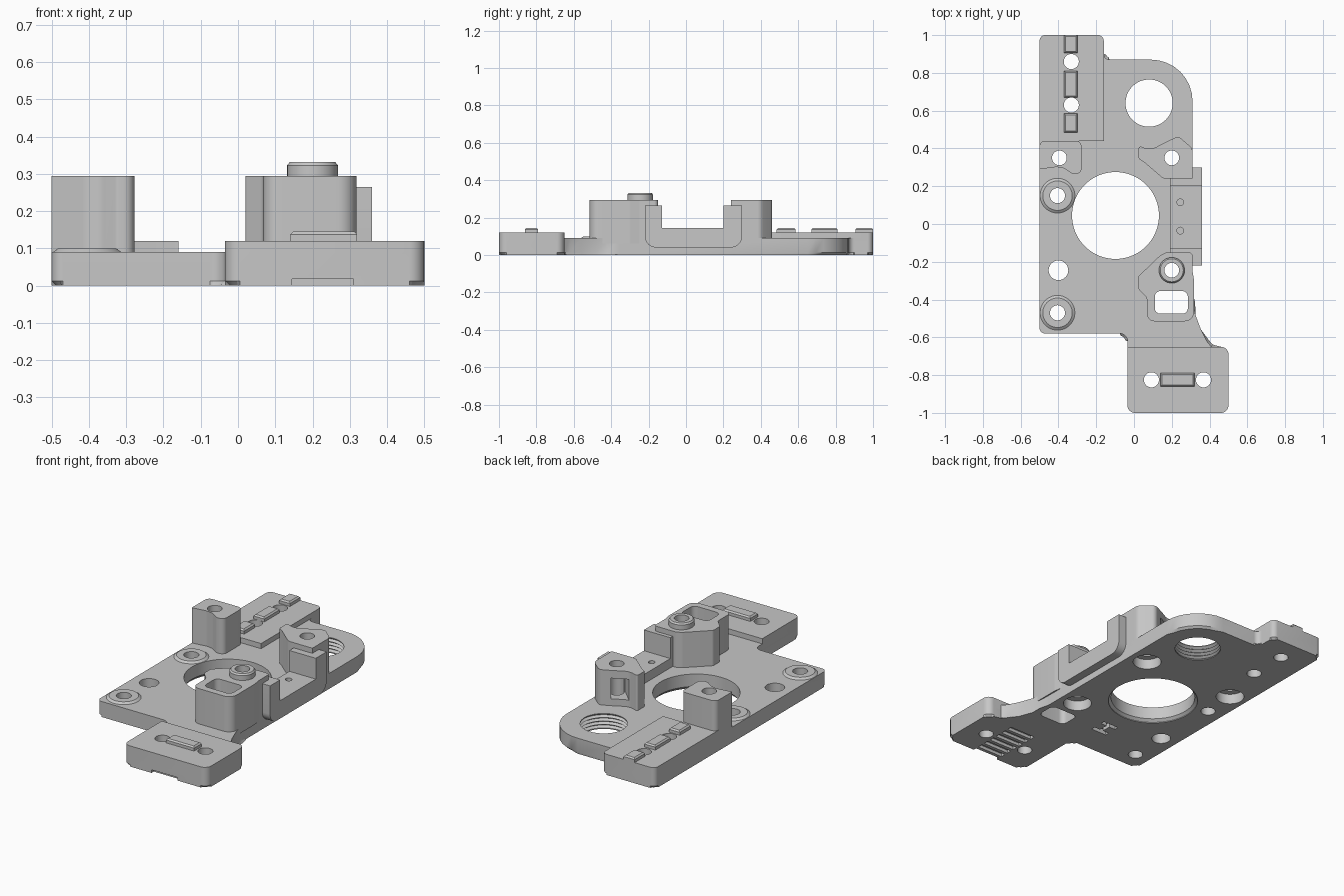
import bpy, bmesh, math
from mathutils import Vector

cube = bpy.data.objects.get("Cube")
if cube:
    bpy.data.objects.remove(cube, do_unlink=True)

grey = bpy.data.materials.new("plain_grey")
grey.use_nodes = True
colour = (0.57, 0.57, 0.57, 1)
grey.diffuse_color = colour
grey.node_tree.nodes["Principled BSDF"].inputs["Base Color"].default_value = colour

cutters = bpy.data.collections.new("cutters")
bpy.context.scene.collection.children.link(cutters)
parts = []


def finish(name, bm, cut):
    bmesh.ops.recalc_face_normals(bm, faces=bm.faces)
    mesh = bpy.data.meshes.new(name)
    bm.to_mesh(mesh)
    bm.free()
    mesh.materials.append(grey)
    ob = bpy.data.objects.new(name, mesh)
    if cut:
        cutters.objects.link(ob)
        ob.hide_render = True
    else:
        bpy.context.scene.collection.objects.link(ob)
        parts.append(ob)
    return ob


def rounded(corners, steps=8):
    """Turn (x, y, radius) corners into an outline with arcs."""
    out = []
    for i, c in enumerate(corners):
        p = Vector(c[:2])
        r = c[2] if len(c) > 2 else 0
        if r == 0:
            out.append(p)
            continue
        u = (Vector(corners[i - 1][:2]) - p).normalized()
        v = (Vector(corners[(i + 1) % len(corners)][:2]) - p).normalized()
        half = u.angle(v) / 2
        centre = p + (u + v).normalized() * (r / math.sin(half))
        t = r / math.tan(half)
        a = (p + u * t - centre).normalized()
        b = (p + v * t - centre).normalized()
        out += [centre + a.slerp(b, k / steps).normalized() * r for k in range(steps + 1)]
    return out


def prism(name, corners, low, high, along_x=False, bevel=None, cut=False):
    """Extrude an outline; bevel is (end height, width)."""
    bm = bmesh.new()
    pts = rounded(corners)
    ends = []
    for h in (low, high):
        ends.append([bm.verts.new((h, p.x, p.y) if along_x else (p.x, p.y, h)) for p in pts])
    bm.faces.new(ends[0][::-1])
    bm.faces.new(ends[1])
    for i in range(len(pts)):
        j = (i + 1) % len(pts)
        bm.faces.new((ends[0][i], ends[0][j], ends[1][j], ends[1][i]))
    if bevel:
        rim = [e for e in bm.edges if all(abs(v.co.z - bevel[0]) < 1e-5 for v in e.verts)]
        bmesh.ops.bevel(bm, geom=rim, offset=bevel[1], segments=1, affect='EDGES')
    return finish(name, bm, cut)


def box(name, x0, x1, y0, y1, low, high, r=0, **kw):
    return prism(name, [(x0, y0, r), (x1, y0, r), (x1, y1, r), (x0, y1, r)], low, high, **kw)


def lathe(name, x, y, profile, cut=False, n=48):
    """Solid of revolution from (radius, height) points."""
    bm = bmesh.new()
    rings = [[bm.verts.new((x + r * math.cos(k * math.tau / n), y + r * math.sin(k * math.tau / n), z))
              for k in range(n)] for r, z in profile]
    bm.faces.new(rings[0][::-1])
    bm.faces.new(rings[-1])
    for a, b in zip(rings, rings[1:]):
        for k in range(n):
            j = (k + 1) % n
            bm.faces.new((a[k], a[j], b[j], b[k]))
    return finish(name, bm, cut)


# Base plate with chamfered underside
prism("base_plate", [
    (-.5, -.58, .03), (-.035, -.58, .04), (-.035, -1, .04), (.5, -1, .04), (.5, -.65, .04),
    (.41, -.65), (.385, -.62), (.355, -.56), (.325, -.48), (.312, -.42), (.31, -.36),
    (.31, .87, .22), (-.16, .87, .03), (-.16, 1, .03), (-.5, 1, .03)],
    0, .09, bevel=(0, .012))

# Raised clamp blocks at front and rear
prism("front_block", [(-.035, -1, .04), (.5, -1, .04), (.5, -.65, .04), (-.035, -.65)], .06, .12)
prism("rear_block", [(-.5, .4), (-.28, .44), (-.16, .44), (-.16, 1, .03), (-.5, 1, .03)], .06, .12)
box("front_pad", .14, .32, -.86, -.79, .11, .145, bevel=(.145, .008))
for i, (y0, y1) in enumerate([(.485, .585), (.67, .81), (.905, 1)]):
    box(f"rear_pad_{i + 1}", -.37, -.3, y0, y1, .11, .145, bevel=(.145, .008))

# Mounting pillars
prism("rear_right_pillar", [
    (-.5, .29), (-.41, .302, .05), (-.37, .295, .05), (-.325, .265, .02), (-.278, .265, .03),
    (-.278, .44, .03), (-.5, .44, .03)], .06, .295)
prism("rear_left_pillar", [
    (.025, .345, .01), (.05, .33), (.155, .24, .04), (.31, .24), (.31, .4, .04), (.235, .465, .03),
    (.17, .435, .1), (.085, .39, .08), (.025, .415, .01)], .06, .295)
prism("front_left_pillar", [
    (.02, -.28, .02), (.14, -.165, .03), (.17, -.15, .02), (.31, -.15, .02), (.31, -.25, .05),
    (.318, -.3, .05), (.318, -.515, .05), (.068, -.515, .04), (.068, -.39, .03), (.02, -.34, .02)],
    .06, .295)
lathe("pillar_boss", .2, -.245, [(.068, .28), (.068, .323), (.061, .332)])

# Side U bracket
prism("side_bracket", [
    (-.22, .265), (-.22, .04, .06), (.3, .04, .06), (.3, .265), (.2, .265),
    (.2, .144), (-.128, .144), (-.128, .265)], .19, .36, along_x=True)

# Low collars around two plate holes
for i, y in enumerate((.15, -.47)):
    lathe(f"hole_collar_{i + 1}", -.405, y, [(.092, .07), (.092, .09), (.078, .1)])

# Through holes
for x, y, r in [(-.405, .15, .04), (-.405, -.47, .04), (-.4, -.245, .052), (-.332, .86, .04),
                (-.332, .63, .04), (.092, -.825, .04), (.368, -.825, .04)]:
    lathe("screw_cutter", x, y, [(r, -.1), (r, .5)], cut=True, n=32)

# Counterbored pillar holes
for x, y in [(-.395, .35), (.2, .35), (.2, -.245)]:
    lathe("counterbore_cutter", x, y, [(.077, -.1), (.077, .06), (.039, .06), (.039, .5)], cut=True, n=32)

# Large bore, threaded bore and rounded window
lathe("bore_cutter", -.098, .045, [(.245, -.1), (.245, .004), (.23, .018), (.23, .3)], cut=True, n=72)
thread = [(.125 + .014 * (i % 2), .006 + .01 * i) for i in range(9)]
lathe("thread_cutter", .08, .64, [(.125, -.1)] + thread + [(.125, .3)], cut=True)
box("window_cutter", .11, .285, -.475, -.355, -.1, .5, r=.03, cut=True)

# Side pocket into the rear left pillar
prism("pocket_cutter", [(.168, .318), (.232, .382), (.112, .502), (.048, .438)], .13, .25, cut=True)

# Small blind holes in the bracket floor
for y in (.115, -.035):
    lathe("pilot_cutter", .245, y, [(.018, .1), (.018, .2)], cut=True, n=20)

# Toothed belt grooves under the front block
for i in range(7):
    y = -1.01 + i * .05
    box("tooth_cutter", .145, .31, y, y + .03, -.05, .018, cut=True)

# Tie recess under the plate
for y in (-.41, -.33):
    box("tie_cutter", -.14, -.04, y, y + .025, -.05, .03, cut=True)
box("tie_link_cutter", -.1, -.08, -.385, -.33, -.05, .03, cut=True)

# Cut every part, bake the result, shade with sharp edges kept
for ob in parts:
    mod = ob.modifiers.new("cuts", 'BOOLEAN')
    mod.operation = 'DIFFERENCE'
    mod.solver = 'EXACT'
    mod.operand_type = 'COLLECTION'
    mod.collection = cutters
bpy.context.view_layer.update()
graph = bpy.context.evaluated_depsgraph_get()
baked = [bpy.data.meshes.new_from_object(ob.evaluated_get(graph)) for ob in parts]
for ob, mesh in zip(parts, baked):
    ob.modifiers.clear()
    ob.data = mesh
    mesh.materials.clear()
    mesh.materials.append(grey)
    for p in mesh.polygons:
        p.use_smooth = True
        p.material_index = 0
    mesh.set_sharp_from_angle(angle=math.radians(30))
for ob in list(cutters.objects):
    bpy.data.objects.remove(ob, do_unlink=True)
bpy.data.collections.remove(cutters)
